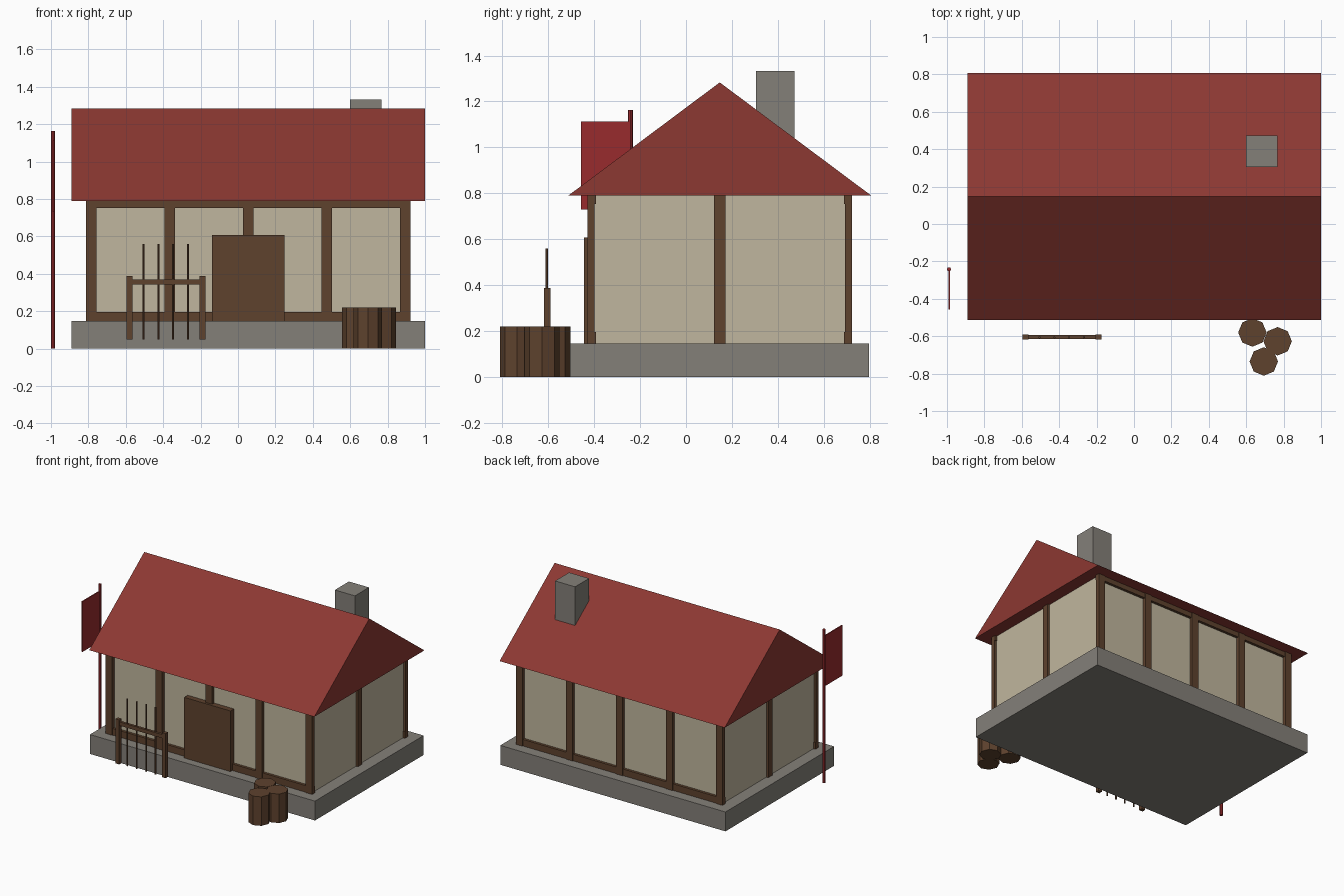
import bpy, bmesh, math

if "Cube" in bpy.data.objects:
    bpy.data.objects.remove(bpy.data.objects["Cube"])


def material(name, rgb):
    m = bpy.data.materials.new(name)
    m.diffuse_color = (*rgb, 1)
    m.use_nodes = True
    m.node_tree.nodes["Principled BSDF"].inputs["Base Color"].default_value = m.diffuse_color
    return m


WOOD = material("brown wood", (0.112, 0.054, 0.027))
PLASTER = material("beige plaster", (0.527, 0.468, 0.342))
STONE = material("grey stone", (0.231, 0.216, 0.191))
ROOF = material("red roof", (0.263, 0.040, 0.032))
CLOTH = material("banner red", (0.314, 0.024, 0.026))


def finish(name, bm, mat):
    bmesh.ops.recalc_face_normals(bm, faces=bm.faces)
    me = bpy.data.meshes.new(name)
    bm.to_mesh(me)
    bm.free()
    me.materials.append(mat)
    ob = bpy.data.objects.new(name, me)
    bpy.context.collection.objects.link(ob)
    return ob


def box(name, mat, x, y, z):
    """Box from (min, max) ranges."""
    bm = bmesh.new()
    bmesh.ops.create_cube(bm, size=1)
    for v in bm.verts:
        v.co = [r[0] if c < 0 else r[1] for c, r in zip(v.co, (x, y, z))]
    return finish(name, bm, mat)


def cylinder(name, mat, x, y, z, radius, sides):
    bm = bmesh.new()
    bmesh.ops.create_cone(bm, cap_ends=True, segments=sides, radius1=radius,
                          radius2=radius, depth=z[1] - z[0])
    bmesh.ops.translate(bm, verts=bm.verts, vec=(x, y, (z[0] + z[1]) / 2))
    return finish(name, bm, mat)


CX, CY = 0.055, 0.147        # centre of the house
BASE, EAVE = 0.147, 0.79     # wall bottom and top

# Base slab and plaster walls
box("foundation", STONE, (-0.89, 1.0), (-0.505, 0.798), (0, BASE))
box("walls", PLASTER, (CX - 0.85, CX + 0.85), (CY - 0.55, CY + 0.55), (BASE, EAVE))

# Timber frame, front and back
for side, s in (("front", -1), ("back", 1)):
    ya, yb = sorted((CY + s * 0.545, CY + s * 0.575))
    for i in range(5):
        px = CX + (i - 2) * 0.4195
        box(f"{side}_post_{i + 1}", WOOD, (px - 0.0275, px + 0.0275), (ya, yb), (BASE, EAVE))
    ya, yb = sorted((CY + s * 0.54, CY + s * 0.57))
    for part, z in (("sill", (BASE, 0.197)), ("top_beam", (0.753, EAVE))):
        box(f"{side}_{part}", WOOD, (CX - 0.866, CX + 0.866), (ya, yb), z)

# Middle posts on the gable ends
for side, s in (("left", -1), ("right", 1)):
    xa, xb = sorted((CX + s * 0.83, CX + s * 0.866))
    box(f"{side}_post", WOOD, (xa, xb), (CY - 0.025, CY + 0.025), (BASE, EAVE))

# Roof prism
bm = bmesh.new()
ends = [[bm.verts.new((x, CY + y, z)) for y, z in ((-0.66, EAVE), (0.66, EAVE), (0, 1.283))]
        for x in (-0.89, 1.0)]
for e in ends:
    bm.faces.new(e)
for i in range(3):
    j = (i + 1) % 3
    bm.faces.new((ends[0][i], ends[0][j], ends[1][j], ends[1][i]))
finish("roof", bm, ROOF)

# Chimney and door
box("chimney", STONE, (0.6, 0.768), (0.305, 0.473), (0.95, 1.333))
box("door", WOOD, (-0.14, 0.248), (-0.445, -0.40), (BASE, 0.607))

# Rack with upright poles
for side, x in (("left", -0.58), ("right", -0.19)):
    box(f"rack_post_{side}", WOOD, (x - 0.015, x + 0.015), (-0.618, -0.590), (0.05, 0.388))
box("rack_rail", WOOD, (-0.58, -0.19), (-0.614, -0.594), (0.343, 0.371))
for i in range(4):
    cylinder(f"rack_pole_{i + 1}", WOOD, -0.505 + i * 0.079, -0.606, (0.05, 0.56), 0.006, 6)

# Barrels by the corner
for i, (x, y) in enumerate(((0.633, -0.58), (0.768, -0.627), (0.694, -0.735))):
    cylinder(f"barrel_{i + 1}", WOOD, x, y, (0, 0.22), 0.076, 8)

# Banner on a pole
cylinder("banner_pole", CLOTH, -0.989, -0.242, (0, 1.163), 0.011, 8)
box("banner", CLOTH, (-0.993, -0.985), (-0.457, -0.242), (0.73, 1.112))
